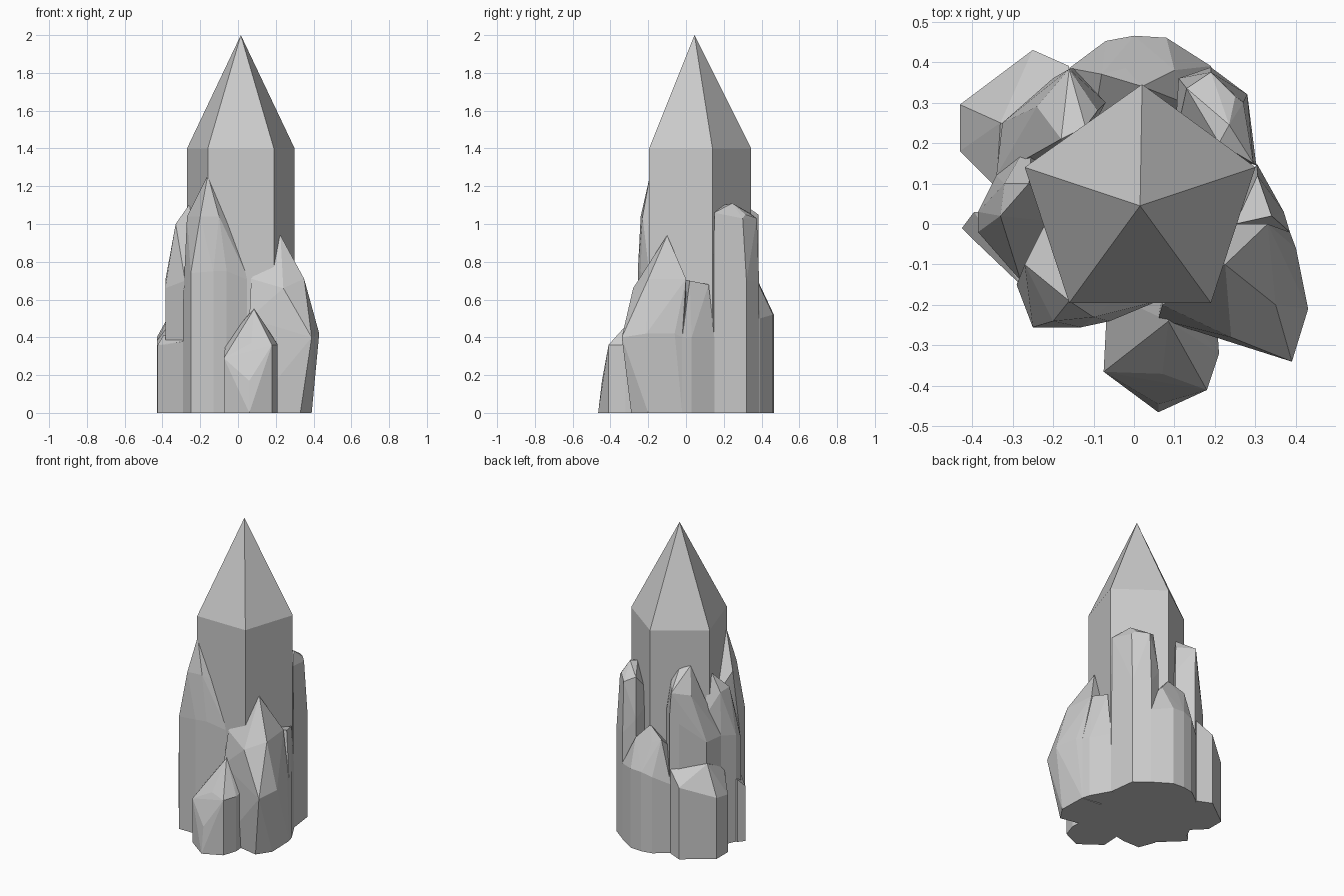
import bpy, bmesh


def shard(name, corners, crown):
    """Flat-faced crystal: vertical edges (x, y, height) closed by crown points."""
    bm = bmesh.new()
    for x, y, h in corners:
        bm.verts.new((x, y, 0))
        bm.verts.new((x, y, h))
    for p in crown:
        bm.verts.new(p)
    res = bmesh.ops.convex_hull(bm, input=bm.verts[:])
    junk = {v for k in ("geom_interior", "geom_unused") for v in res[k]
            if isinstance(v, bmesh.types.BMVert)}
    if junk:
        bmesh.ops.delete(bm, geom=list(junk), context='VERTS')
    bmesh.ops.dissolve_limit(bm, angle_limit=0.02, verts=bm.verts[:], edges=bm.edges[:])
    bmesh.ops.recalc_face_normals(bm, faces=bm.faces[:])
    me = bpy.data.meshes.new(name)
    bm.to_mesh(me)
    bm.free()
    ob = bpy.data.objects.new(name, me)
    bpy.context.collection.objects.link(ob)
    return ob


# Tall five-sided crystal with pointed tip
shard("main_crystal",
      [(0.02, 0.345, 1.4), (0.30, 0.14, 1.4), (0.19, -0.195, 1.4),
       (-0.16, -0.195, 1.4), (-0.27, 0.14, 1.4)],
      [(0.015, 0.045, 2.0)])

# Small stub at the front
shard("front_stub",
      [(-0.075, -0.365, 0.29), (-0.065, -0.17, 0.38), (0.2, -0.17, 0.38),
       (0.21, -0.32, 0.36), (0.18, -0.41, 0.36), (0.06, -0.465, 0.0)],
      [(0.06, -0.445, 0.17), (0.07, -0.37, 0.37), (0.085, -0.24, 0.55),
       (0.085, -0.17, 0.56)])

# Broad shard at the right, bulging above its base, with a lower rear shoulder
shard("right_shard",
      [(0.06, -0.235, 0.5), (0.33, -0.29, 0.3), (0.39, -0.2, 0.3),
       (0.385, -0.02, 0.4), (0.1, 0.0, 0.7)],
      [(0.39, -0.34, 0.4), (0.43, -0.21, 0.42), (0.40, -0.06, 0.42),
       (0.35, -0.2, 0.71), (0.33, 0.0, 0.71), (0.24, -0.28, 0.66),
       (0.07, -0.2, 0.71), (0.225, -0.1, 0.94)])
shard("right_shoulder",
      [(0.385, -0.02, 0.4), (0.37, 0.03, 0.4), (0.303, 0.15, 0.4),
       (0.25, 0.0, 0.7)],
      [(0.34, 0.02, 0.7), (0.305, 0.12, 0.68)])

# High shard leaning on the front left face
shard("front_left_shard",
      [(-0.25, -0.255, 0.74), (-0.13, -0.255, 0.75), (-0.06, -0.24, 0.75),
       (0.06, -0.19, 0.7), (-0.29, -0.15, 0.6), (-0.22, 0.0, 0.9)],
      [(-0.2, -0.24, 1.04), (-0.1, -0.23, 1.04), (-0.05, -0.19, 1.0),
       (-0.27, -0.1, 1.04), (-0.16, -0.19, 1.26)])

# Left side shard and its low companion
shard("left_shard",
      [(-0.385, -0.02, 0.66), (-0.385, 0.03, 0.7), (-0.34, 0.12, 0.72),
       (-0.28, -0.14, 0.7), (-0.25, 0.22, 0.8), (-0.15, 0.0, 0.9)],
      [(-0.33, 0.02, 1.0), (-0.32, 0.1, 0.99), (-0.26, 0.1, 1.1)])
shard("left_stub",
      [(-0.425, -0.01, 0.36), (-0.39, -0.045, 0.36), (-0.28, -0.15, 0.38),
       (-0.395, 0.03, 0.41), (-0.3, 0.03, 0.42)], [])

# Low block at the back left, with a taller shard rising from it
shard("back_left_block",
      [(-0.43, 0.18, 0.38), (-0.43, 0.295, 0.4), (-0.25, 0.43, 0.47),
       (-0.16, 0.39, 0.55), (-0.34, 0.09, 0.5), (-0.2, 0.2, 0.6)],
      [(-0.33, 0.25, 0.58)])
shard("back_left_shard",
      [(-0.34, 0.12, 0.72), (-0.325, 0.25, 0.72), (-0.2, 0.36, 0.85),
       (-0.15, 0.385, 0.9), (-0.07, 0.3, 0.9), (-0.15, 0.15, 0.9)],
      [(-0.24, 0.29, 1.02), (-0.16, 0.383, 1.05), (-0.09, 0.28, 1.08),
       (-0.18, 0.21, 1.17), (-0.12, 0.24, 1.15)])

# Wide low block at the back
shard("back_block",
      [(-0.16, 0.385, 0.45), (-0.07, 0.452, 0.5), (0.0, 0.465, 0.52),
       (0.08, 0.46, 0.52), (0.19, 0.39, 0.5), (0.25, 0.25, 0.5),
       (-0.1, 0.25, 0.6)],
      [(-0.08, 0.37, 0.72), (-0.02, 0.385, 0.69), (0.1, 0.38, 0.69),
       (0.02, 0.34, 0.78)])

# Tall shard at the back right, its sloping top leaning on the main crystal
shard("back_right_shard",
      [(0.302, 0.145, 0.7), (0.295, 0.2, 0.7), (0.28, 0.32, 0.7),
       (0.19, 0.387, 0.7), (0.11, 0.36, 0.8), (0.1, 0.2, 0.9)],
      [(0.27, 0.3, 1.03), (0.25, 0.315, 1.05), (0.19, 0.375, 1.03),
       (0.13, 0.335, 1.06), (0.21, 0.2, 1.1), (0.235, 0.245, 1.11),
       (0.295, 0.15, 1.06)])
